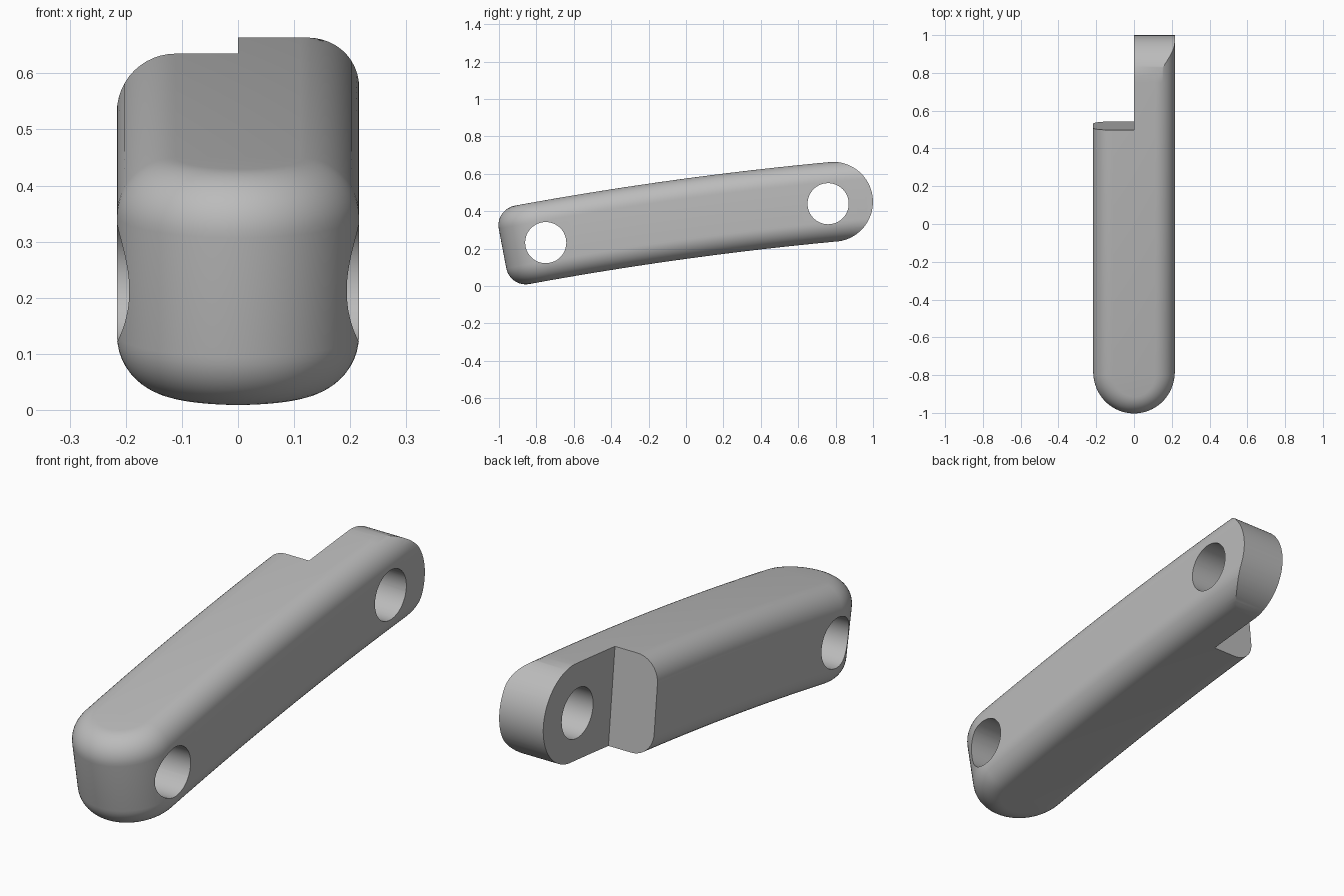
import bpy, bmesh, math

if "Cube" in bpy.data.objects:
    bpy.data.objects.remove(bpy.data.objects["Cube"])

W, H, R = 0.216, 0.213, 0.105        # half width, half height, edge radius
ARC_S, END_S = -0.765, 1.15          # centre of rounded nose, raw tail end


def bend(x, s, t):
    """Map straight coordinates onto the gently curved bar."""
    slope = 0.136 - 0.054 * s
    n = math.hypot(slope, 1)
    z = 0.36 + 0.136 * s - 0.027 * s * s
    return (x, s - t * slope / n, z + t / n)


def finish(name, bm):
    bmesh.ops.recalc_face_normals(bm, faces=bm.faces)
    mesh = bpy.data.meshes.new(name)
    bm.to_mesh(mesh)
    bm.free()
    obj = bpy.data.objects.new(name, mesh)
    bpy.context.collection.objects.link(obj)
    return obj


def prism(name, profile, x0, x1):
    """Side profile of (y, z) points extruded across x."""
    bm = bmesh.new()
    a = [bm.verts.new((x0, y, z)) for y, z in profile]
    b = [bm.verts.new((x1, y, z)) for y, z in profile]
    bm.faces.new(a)
    bm.faces.new(b)
    for i in range(len(a)):
        j = (i + 1) % len(a)
        bm.faces.new((a[i], a[j], b[j], b[i]))
    return finish(name, bm)


def circle(y, z, r, start, sweep, n):
    return [(y + r * math.cos(start + sweep * i / n),
             z + r * math.sin(start + sweep * i / n)) for i in range(n)]


def outline(w):
    """Plan outline: straight side, round nose, straight side."""
    steps = 20
    side = [(w, END_S + (ARC_S - END_S) * i / steps) for i in range(steps)]
    nose = [(w * math.cos(math.pi * i / 40), ARC_S - w * math.sin(math.pi * i / 40))
            for i in range(41)]
    return side + nose + [(-x, s) for x, s in reversed(side)]


# Curved bar: stacked outlines, inset along the rounded edges
bm = bmesh.new()
edge = [math.pi / 2 * i / 12 for i in range(13)]
layers = [(W - R + R * math.sin(a), -(H - R) - R * math.cos(a)) for a in edge]
layers += [(w, -t) for w, t in reversed(layers)]
rings = [[bm.verts.new(bend(x, s, t)) for x, s in outline(w)] for w, t in layers]
count = len(rings[0])
for low, high in zip(rings, rings[1:]):
    for i in range(count):
        j = (i + 1) % count
        bm.faces.new((low[i], low[j], high[j], high[i]))
for ring in (rings[0], rings[-1]):
    for i in range(count // 2 - 1):
        bm.faces.new((ring[i], ring[i + 1], ring[-2 - i], ring[-1 - i]))
    m = count // 2
    bm.faces.new(ring[m - 1:m + 2])
bar = finish("link_bar", bm)

# Round tail end, keeping everything in front of it
_, ey, ez = bend(0, 0.786, 0)
tilt = math.atan(0.136 - 0.054 * 0.786)
tail = circle(ey, ez, 0.2135, tilt + math.pi / 2, -math.pi, 48)
tail.append((ey + 0.2135 * math.sin(tilt), ez - 0.2135 * math.cos(tilt)))
tail_cutter = prism("tail_cutter", tail + [(-1.3, -0.5), (-1.3, 1.0)], -0.5, 0.5)

# Half-lap step on the right half
lap = [bend(0, s, t)[1:] for s, t in ((0.52, -0.5), (0.52, 0.5), (1.4, 0.5), (1.4, -0.5))]
lap_cutter = prism("lap_cutter", lap, -0.5, 0)

# Pin holes
front_hole = prism("front_hole_cutter", circle(-0.75, 0.232, 0.11, 0, math.tau, 48), -0.5, 0.5)
back_hole = prism("back_hole_cutter", circle(0.76, 0.44, 0.11, 0, math.tau, 48), -0.5, 0.5)

bpy.context.view_layer.objects.active = bar
for cutter, op in ((tail_cutter, 'INTERSECT'), (lap_cutter, 'DIFFERENCE'),
                   (front_hole, 'DIFFERENCE'), (back_hole, 'DIFFERENCE')):
    mod = bar.modifiers.new(cutter.name, 'BOOLEAN')
    mod.object, mod.operation, mod.solver = cutter, op, 'EXACT'
    bpy.ops.object.modifier_apply(modifier=mod.name)
    bpy.data.objects.remove(cutter)

# Plain grey finish
grey = bpy.data.materials.new("grey")
grey.use_nodes = True
colour = (0.5, 0.5, 0.5, 1)
grey.diffuse_color = colour
grey.node_tree.nodes["Principled BSDF"].inputs["Base Color"].default_value = colour
bar.data.materials.clear()
bar.data.materials.append(grey)

bpy.ops.object.select_all(action='DESELECT')
bar.select_set(True)
bpy.ops.object.shade_smooth_by_angle(angle=math.radians(30))
